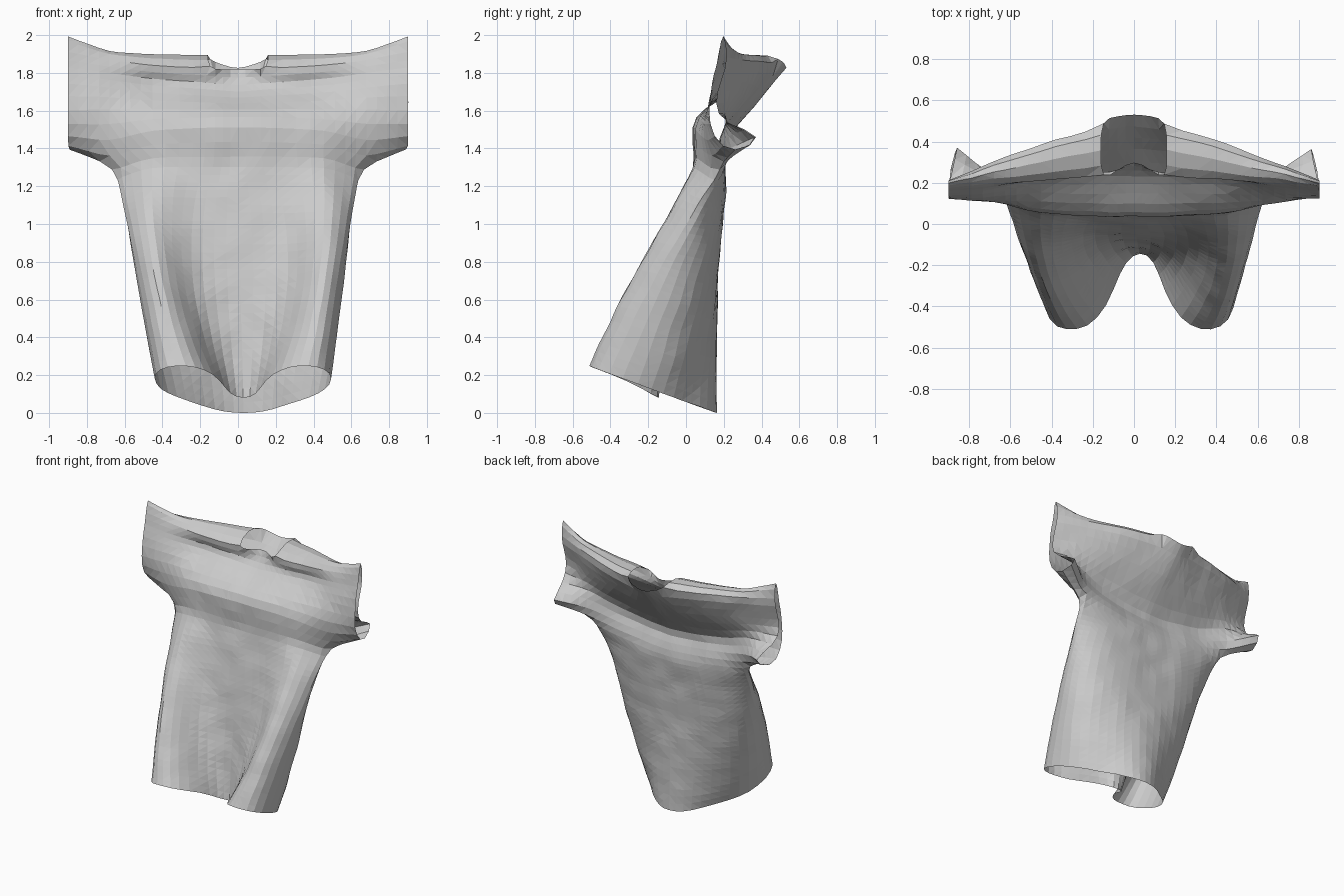
import bpy
import bmesh
from mathutils import Vector, noise

default_cube = bpy.data.objects.get("Cube")
if default_cube:
    bpy.data.objects.remove(default_cube, do_unlink=True)

# Yoke and sleeve outlines (y, z): front underarm, over the shoulder, back underarm
SHOULDER = 6
centre = [(.05, 1.34), (.02, 1.53), (.09, 1.61), (.2, 1.67), (.27, 1.73), (.32, 1.82), (.4, 1.8),
          (.53, 1.82), (.42, 1.69), (.31, 1.56), (.14, 1.38), (.19, 1.3), (.215, 1.19)]
neck_side = [(.05, 1.34), (.02, 1.53), (.09, 1.61), (.2, 1.68), (.27, 1.75), (.2, 1.82), (.36, 1.92),
             (.51, 1.87), (.41, 1.71), (.3, 1.56), (.14, 1.39), (.19, 1.31), (.215, 1.2)]
mid_shoulder = [(.06, 1.34), (.04, 1.51), (.1, 1.61), (.2, 1.7), (.25, 1.77), (.18, 1.84), (.3, 1.92),
                (.42, 1.88), (.35, 1.74), (.28, 1.6), (.15, 1.44), (.2, 1.35), (.215, 1.24)]
armhole = [(.18, 1.26), (.09, 1.44), (.11, 1.62), (.16, 1.73), (.18, 1.8), (.19, 1.87), (.25, 1.93),
           (.32, 1.88), (.28, 1.76), (.24, 1.64), (.19, 1.53), (.25, 1.41), (.18, 1.26)]
cuff = [(.25, 1.36), (.14, 1.46), (.11, 1.6), (.14, 1.76), (.16, 1.83), (.17, 1.9), (.2, 2.05),
        (.22, 1.87), (.19, 1.77), (.14, 1.64), (.19, 1.53), (.44, 1.47), (.25, 1.36)]

# Body outlines (x, y) from the middle of the back round to the middle of the front
hem = [(0, .17), (.1, .15), (.2, .07), (.3, -.02), (.4, -.11), (.47, -.25), (.47, -.42),
       (.4, -.51), (.3, -.52), (.2, -.47), (.12, -.32), (.07, -.17), (0, -.13)]
waist = [(0, .17), (.13, .17), (.25, .16), (.38, .13), (.5, .07), (.56, -.03), (.56, -.13),
         (.5, -.23), (.43, -.25), (.35, -.18), (.26, -.09), (.14, -.06), (0, -.055)]


def column(x, outline):
    """Place an outline at x, drawing its rear folds in towards the body."""
    return [Vector((x - .35 * x * max(0, y - .25) if x > .8 else x, y, z)) for y, z in outline]


def slanted_ring(outline, height, slope):
    return [Vector((x, y, height - slope * y)) for x, y in outline]


def blend_columns(keys):
    """Insert a halfway column between each pair of key columns."""
    result = [keys[0]]
    for a, b in zip(keys, keys[1:]):
        result.append([p.lerp(q, .5) for p, q in zip(a, b)])
        result.append(b)
    return result


def through_three(a, b, c, t):
    """Parabola through a, b and c at t = 0, one half and 1."""
    return a * (1 - t) * (1 - 2 * t) + b * 4 * t * (1 - t) + c * t * (2 * t - 1)


def add_quads(bm, lines, side, skip=None):
    grid = [[bm.verts.new((p.x * side, p.y, p.z)) for p in line] for line in lines]
    for i in range(len(grid) - 1):
        for j in range(len(grid[i]) - 1):
            if skip and skip(i, j):
                continue
            quad = [grid[i][j], grid[i + 1][j], grid[i + 1][j + 1], grid[i][j + 1]]
            bm.faces.new(quad if side > 0 else quad[::-1])


def neck_opening(i, j):
    return i < 2 and j in (SHOULDER - 1, SHOULDER)


yoke = blend_columns([column(0, centre), column(.16, neck_side),
                      column(.46, mid_shoulder), column(.68, armhole),
                      column(.9, cuff)])

# The body meets the yoke along its lower edge, up to the armpit
ARMPIT = 6
chest_ring = [c[-1] for c in yoke[:ARMPIT + 1]]
chest_ring += [c[0] for c in reversed(yoke[:ARMPIT])]
hem_ring = slanted_ring(hem, .06, .37)
for point in hem_ring[-2:]:
    point.z -= .03
waist_ring = slanted_ring(waist, .75, .2)
ROWS = 14
body = [[through_three(a, b, c, r / ROWS)
         for a, b, c in zip(hem_ring, waist_ring, chest_ring)]
        for r in range(ROWS + 1)]

# Join both halves into one open cloth surface
bm = bmesh.new()
for side in (1, -1):
    add_quads(bm, yoke, side, neck_opening)
    add_quads(bm, body, side)
bmesh.ops.remove_doubles(bm, verts=bm.verts, dist=.002)
loose = [v for v in bm.verts if not v.link_faces]
bmesh.ops.delete(bm, geom=loose, context='VERTS')
bmesh.ops.recalc_face_normals(bm, faces=bm.faces)

mesh = bpy.data.meshes.new("shirt")
bm.to_mesh(mesh)
bm.free()
shirt = bpy.data.objects.new("shirt", mesh)
bpy.context.collection.objects.link(shirt)

# Refine the cloth, then add small irregular wrinkles
bpy.context.view_layer.objects.active = shirt
shirt.select_set(True)
refine = shirt.modifiers.new("refine", 'SUBSURF')
refine.levels = 1
refine.render_levels = 1
bpy.ops.object.modifier_apply(modifier=refine.name)
for v in mesh.vertices:
    wrinkle = noise.noise_vector(v.co * 7) * .008
    sway = .03 * max(0, 1 - v.co.z / 1.2)
    v.co += Vector((wrinkle.x * .3 + sway, wrinkle.y, wrinkle.z * .3))

facets = shirt.modifiers.new("facets", 'TRIANGULATE')
bpy.ops.object.modifier_apply(modifier=facets.name)
bpy.ops.object.shade_flat()

# Plain grey cloth
cloth = bpy.data.materials.new("grey cloth")
cloth.use_nodes = True
colour = (.6, .6, .6, 1)
cloth.diffuse_color = colour
cloth.node_tree.nodes["Principled BSDF"].inputs["Base Color"].default_value = colour
mesh.materials.append(cloth)

# Rest the hem on the ground
lowest = min(v.co.z for v in mesh.vertices)
for v in mesh.vertices:
    v.co.z -= lowest
